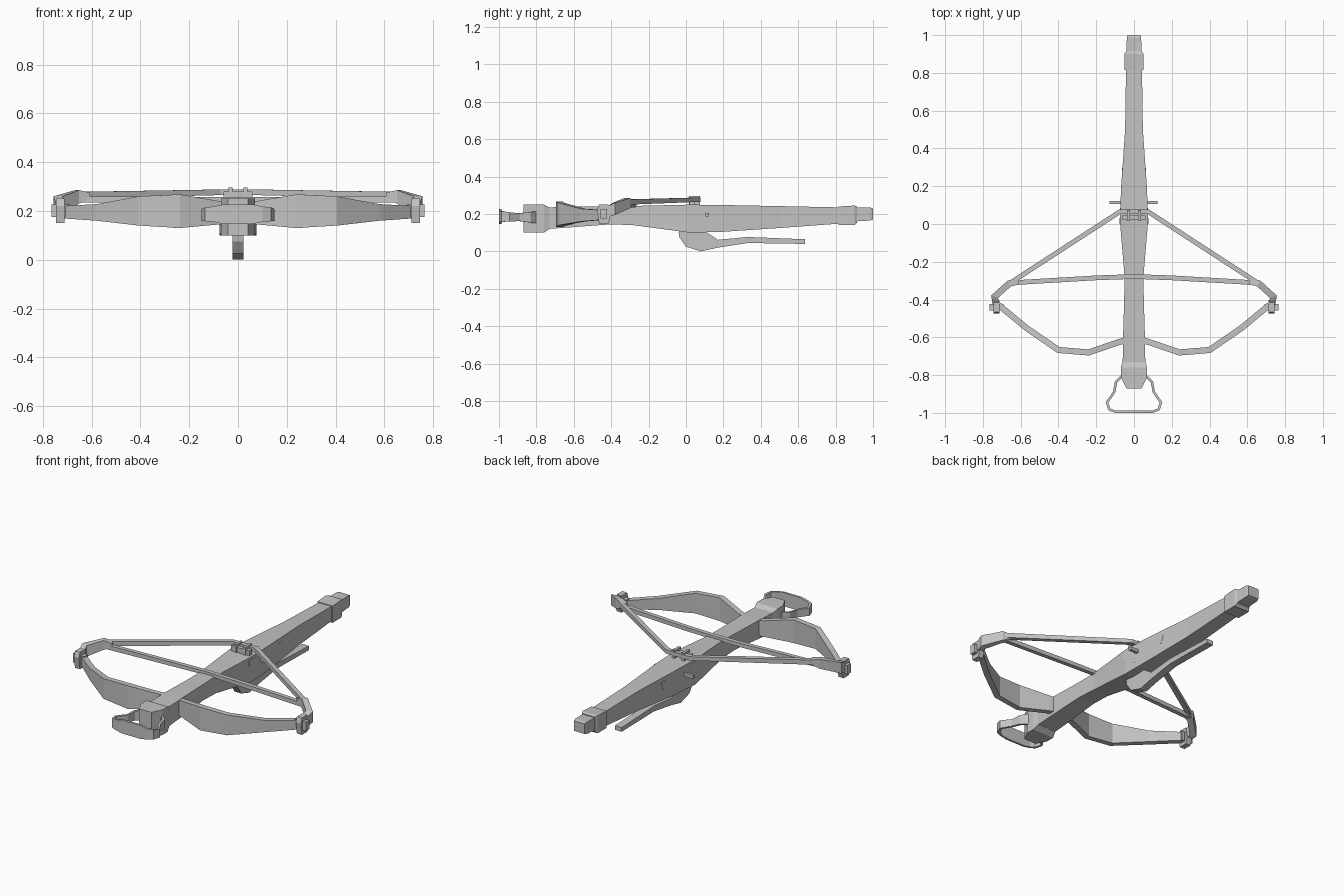
import bpy
import bmesh
from mathutils import Vector

cube = bpy.data.objects.get("Cube")
if cube:
    bpy.data.objects.remove(cube, do_unlink=True)

grey = bpy.data.materials.new("plain grey")
grey.use_nodes = True
colour = (0.55, 0.55, 0.55, 1)
grey.diffuse_color = colour
grey.node_tree.nodes["Principled BSDF"].inputs["Base Color"].default_value = colour


def loft(name, rings, mirror=False):
    """Skin a row of matching rings and cap both ends."""
    bm = bmesh.new()
    rows = [[bm.verts.new(co) for co in ring] for ring in rings]
    count = len(rows[0])
    for a, b in zip(rows, rows[1:]):
        for i in range(count):
            j = (i + 1) % count
            bm.faces.new((a[i], a[j], b[j], b[i]))
    bm.faces.new(rows[0])
    bm.faces.new(rows[-1])
    bmesh.ops.recalc_face_normals(bm, faces=bm.faces)
    mesh = bpy.data.meshes.new(name)
    bm.to_mesh(mesh)
    bm.free()
    mesh.materials.append(grey)
    obj = bpy.data.objects.new(name, mesh)
    bpy.context.collection.objects.link(obj)
    if mirror:
        obj.modifiers.new("Mirror", "MIRROR").use_mirror_merge = False
    return obj


def beam(name, sections):
    """Box sections along y: (y, half width, bottom, top)."""
    return loft(name, [[(-w, y, lo), (w, y, lo), (w, y, hi), (-w, y, hi)]
                       for y, w, lo, hi in sections])


def ribbon(name, path, thick, mirror=False):
    """Upright band along a plan path: (x, y, bottom, top)."""
    plan = [Vector(p[:2]) for p in path]
    rings = []
    for i, (x, y, lo, hi) in enumerate(path):
        before = (plan[i] - plan[max(i - 1, 0)]).normalized()
        after = (plan[min(i + 1, len(plan) - 1)] - plan[i]).normalized()
        along = (before + after).normalized()
        reach = thick / 2 / max(along.dot(after if after.length else before), 0.5)
        sx, sy = -along.y * reach, along.x * reach
        rings.append([(x - sx, y - sy, lo), (x + sx, y + sy, lo),
                      (x + sx, y + sy, hi), (x - sx, y - sy, hi)])
    return loft(name, rings, mirror)


def both_sides(half):
    """Continue a path that ends on the centre line to the other side."""
    return half + [(-x, y, lo, hi) for x, y, lo, hi in half[-2::-1]]


def side_profile(name, outline, x0, x1, mirror=False):
    """Extrude a (y, z) outline across x."""
    return loft(name, [[(x, y, z) for y, z in outline] for x in (x0, x1)], mirror)


def box(name, x0, x1, y0, y1, z0, z1, mirror=False):
    return side_profile(name, [(y0, z0), (y1, z0), (y1, z1), (y0, z1)], x0, x1, mirror)


# Stock, nose block and butt
beam("stock", [(-0.74, 0.06, 0.12, 0.235), (-0.6, 0.058, 0.13, 0.24),
               (-0.4, 0.052, 0.145, 0.24), (-0.28, 0.05, 0.14, 0.243),
               (0.02, 0.075, 0.1, 0.25), (0.2, 0.068, 0.105, 0.248),
               (0.5, 0.047, 0.125, 0.242), (0.84, 0.042, 0.15, 0.235)])
beam("nose_block", [(-0.87, 0.04, 0.1, 0.25), (-0.81, 0.07, 0.1, 0.25),
                    (-0.76, 0.07, 0.1, 0.25), (-0.73, 0.06, 0.12, 0.235)])
beam("butt_collar", [(0.815, 0.05, 0.14, 0.24), (0.9, 0.05, 0.14, 0.245),
                     (0.915, 0.042, 0.155, 0.24)])
beam("butt_end", [(0.9, 0.04, 0.16, 0.235), (0.985, 0.038, 0.165, 0.235),
                  (1, 0.034, 0.17, 0.23)])

# Bow limbs
ribbon("bow_limbs", [(0.02, -0.61, 0.15, 0.235), (0.08, -0.625, 0.145, 0.24),
                     (0.24, -0.68, 0.13, 0.268), (0.4, -0.667, 0.14, 0.26),
                     (0.57, -0.55, 0.16, 0.228), (0.715, -0.43, 0.17, 0.22)],
       0.032, True)

# Limb tips: waisted block, axle and curved horn
side_profile("tip_blocks", [(-0.465, 0.15), (-0.415, 0.15), (-0.405, 0.18),
                            (-0.415, 0.25), (-0.465, 0.25), (-0.475, 0.22)],
             0.712, 0.745, True)
box("tip_axles", 0.69, 0.765, -0.457, -0.423, 0.175, 0.227, True)
ribbon("horns", [(0.73, -0.43, 0.18, 0.235), (0.738, -0.385, 0.195, 0.26),
                 (0.66, -0.315, 0.23, 0.285), (0.61, -0.302, 0.25, 0.275)],
       0.034, True)

# Drawn string and cross string
ribbon("drawn_string", both_sides([(0.66, -0.315, 0.25, 0.278),
                                   (0.075, 0.065, 0.265, 0.288),
                                   (0, 0.065, 0.265, 0.288)]), 0.025)
ribbon("cross_string", both_sides([(0.66, -0.312, 0.235, 0.26),
                                   (0.2, -0.285, 0.235, 0.258),
                                   (0, -0.278, 0.237, 0.258)]), 0.025)

# Catch that holds the string
box("catch_bar", -0.06, 0.06, 0.02, 0.045, 0.24, 0.28)
box("catch_prongs", 0.022, 0.038, 0.015, 0.075, 0.24, 0.296, True)
box("cross_pin", -0.13, 0.125, 0.105, 0.122, 0.187, 0.205)

# Thin lock plates that follow the taper of the stock
plate = [(0.0, 0.2), (0.08, 0.14), (0.3, 0.17), (0.32, 0.22), (0.0, 0.235)]
loft("lock_plates", [[(0.076 - 0.05 * y + d, y, z) for y, z in plate]
                     for d in (-0.005, 0.001)], True)

# Long trigger lever under the stock
side_profile("trigger_lever", [(-0.04, 0.105), (-0.035, 0.075), (0.0, 0.025),
                               (0.08, 0), (0.17, 0.02), (0.33, 0.045),
                               (0.635, 0.04), (0.635, 0.065), (0.33, 0.077),
                               (0.17, 0.062), (0.1, 0.11)], -0.022, 0.022)

# Foot stirrup
ribbon("stirrup", both_sides([(0.06, -0.8, 0.15, 0.215), (0.095, -0.835, 0.155, 0.21),
                              (0.105, -0.89, 0.162, 0.205), (0.143, -0.945, 0.16, 0.208),
                              (0.13, -0.982, 0.158, 0.215), (0.1, -0.993, 0.155, 0.218),
                              (0.06, -0.993, 0.147, 0.227), (0, -0.993, 0.147, 0.227)]),
       0.013)
